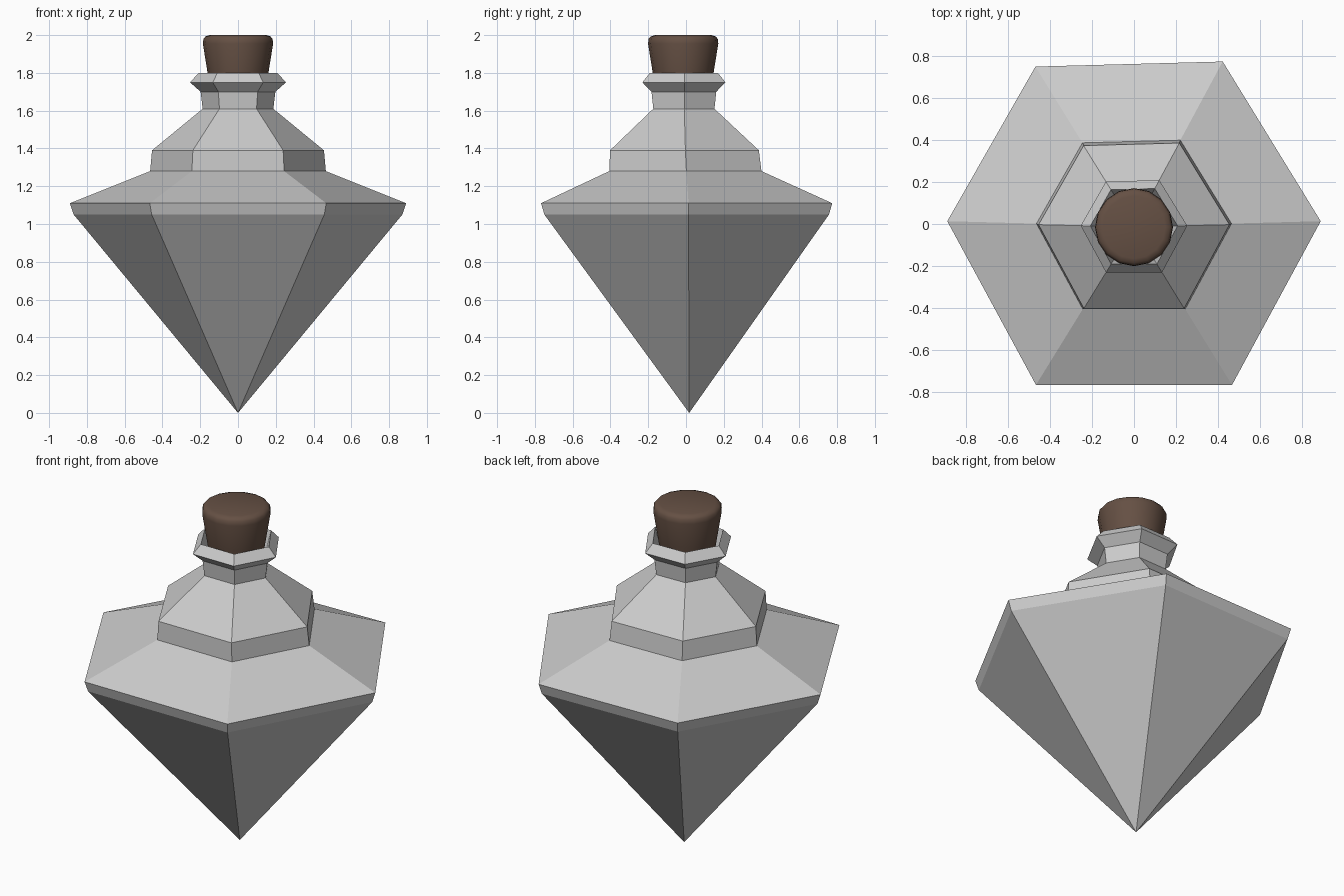
import bpy, bmesh, math

if "Cube" in bpy.data.objects:
    bpy.data.objects.remove(bpy.data.objects["Cube"])


def loft(name, outline, rings, cap_end=True, tip=None):
    """Skin a stack of rings (z, radius, y offset) sharing one outline."""
    bm = bmesh.new()
    loops = [[bm.verts.new((x * r, y * r + oy, z)) for x, y in outline]
             for z, r, oy in rings]
    n = len(outline)
    for a, b in zip(loops, loops[1:]):
        for i in range(n):
            j = (i + 1) % n
            bm.faces.new((a[i], a[j], b[j], b[i]))
    if tip:
        t = bm.verts.new(tip)
        for i in range(n):
            bm.faces.new((t, loops[0][(i + 1) % n], loops[0][i]))
    else:
        bm.faces.new(loops[0][::-1])
    if cap_end:
        bm.faces.new(loops[-1])
    bmesh.ops.recalc_face_normals(bm, faces=bm.faces)
    mesh = bpy.data.meshes.new(name)
    bm.to_mesh(mesh)
    bm.free()
    obj = bpy.data.objects.new(name, mesh)
    bpy.context.collection.objects.link(obj)
    return obj


# Faceted flask: slightly irregular hexagon, pointed base, open hollow lip
hexagon = [(1, 0.015), (0.475, 0.87), (-0.528, 0.843),
           (-1, 0.015), (-0.525, -0.862), (0.525, -0.862)]
flask_rings = [
    (1.05, 0.87, 0.0), (1.11, 0.89, 0.0),            # girdle
    (1.28, 0.465, -0.005), (1.39, 0.455, -0.01),     # shoulder step
    (1.61, 0.187, -0.012), (1.70, 0.198, -0.012),    # neck
    (1.75, 0.254, -0.012), (1.80, 0.208, -0.012),    # lip
    (1.70, 0.18, -0.012), (1.61, 0.17, -0.012),      # inside of the neck
]
loft("flask", hexagon, flask_rings, tip=(0, 0.017, 0))

# Tapered cork with a rounded top edge
circle = [(math.cos(math.tau * i / 16), math.sin(math.tau * i / 16)) for i in range(16)]
cork_rings = [(1.63, 0.135, -0.015), (1.80, 0.161, -0.015), (1.955, 0.186, -0.015),
              (1.98, 0.183, -0.015), (1.993, 0.172, -0.015), (2.0, 0.15, -0.015)]
cork = loft("cork", circle, cork_rings)
brown = bpy.data.materials.new("cork_brown")
brown.diffuse_color = (0.13, 0.08, 0.057, 1)
brown.use_nodes = True
brown.node_tree.nodes["Principled BSDF"].inputs["Base Color"].default_value = brown.diffuse_color
cork.data.materials.append(brown)
bpy.context.view_layer.objects.active = cork
cork.select_set(True)
bpy.ops.object.shade_smooth_by_angle(angle=math.radians(50))
